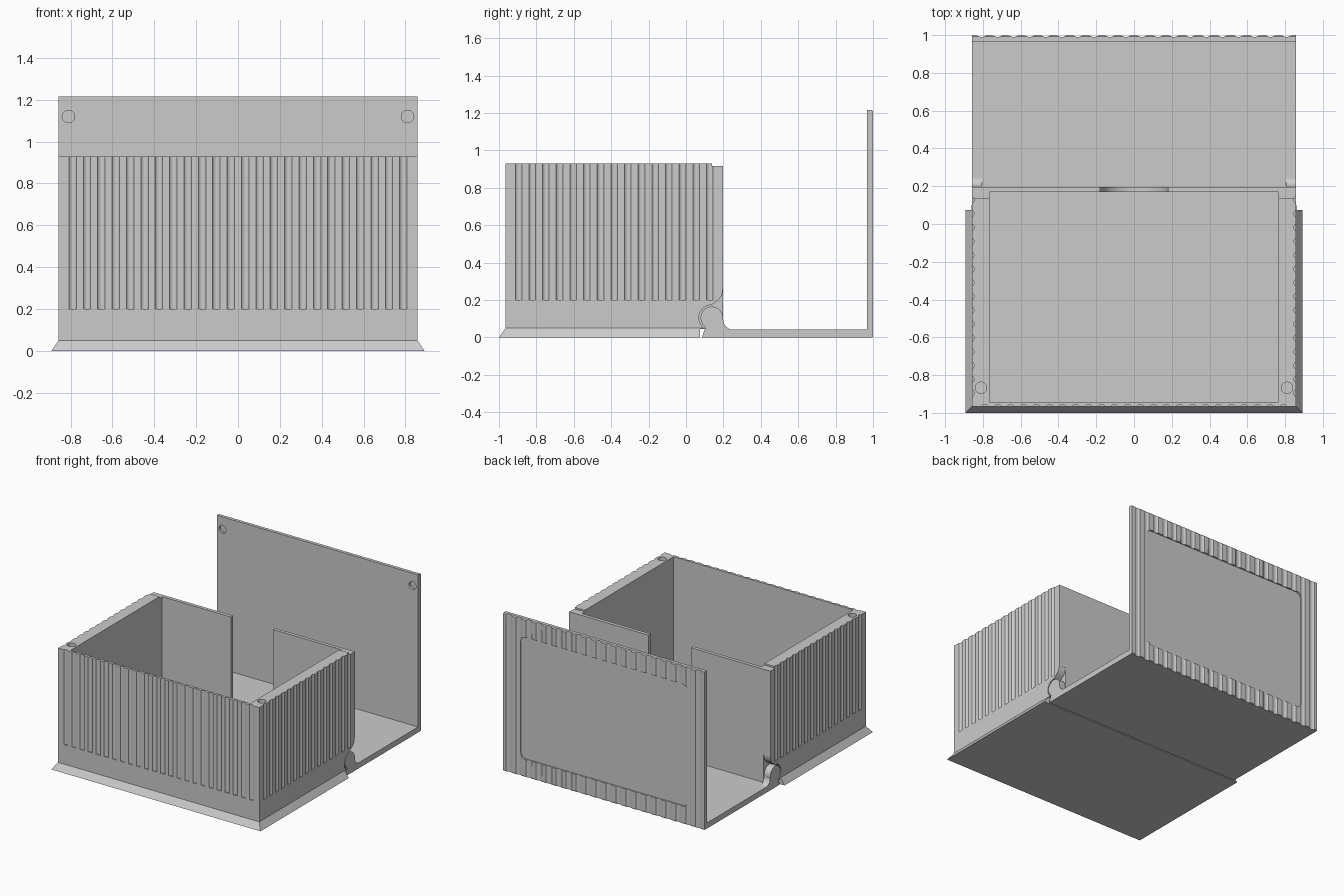
import bpy, bmesh, math
from mathutils import Vector

cube = bpy.data.objects.get("Cube")
if cube:
    bpy.data.objects.remove(cube, do_unlink=True)

grey = bpy.data.materials.new("plain_grey")
grey.use_nodes = True
COLOUR = (0.6, 0.6, 0.6, 1)
grey.diffuse_color = COLOUR
grey.node_tree.nodes["Principled BSDF"].inputs["Base Color"].default_value = COLOUR


def make(name, bm):
    bmesh.ops.recalc_face_normals(bm, faces=bm.faces)
    mesh = bpy.data.meshes.new(name)
    bm.to_mesh(mesh)
    bm.free()
    mesh.materials.append(grey)
    obj = bpy.data.objects.new(name, mesh)
    bpy.context.collection.objects.link(obj)
    return obj


def prism(bm, points, direction):
    """Extrude a closed outline along a vector."""
    face = bm.faces.new([bm.verts.new(p) for p in points])
    new = bmesh.ops.extrude_face_region(bm, geom=[face])["geom"]
    verts = [v for v in new if isinstance(v, bmesh.types.BMVert)]
    bmesh.ops.translate(bm, verts=verts, vec=Vector(direction))


def block(bm, x0, x1, y0, y1, z0, z1):
    prism(bm, [(x0, y0, z0), (x1, y0, z0), (x1, y1, z0), (x0, y1, z0)], (0, 0, z1 - z0))


def arc(cx, cy, r, a0, a1, n=12):
    angles = [math.radians(a0 + (a1 - a0) * i / n) for i in range(n + 1)]
    return [(cx + r * math.cos(a), cy + r * math.sin(a)) for a in angles]


def disc(cx, cy, r, n=24):
    return arc(cx, cy, r, 0, 360, n)[:-1]


def cut(obj, bm):
    """Subtract a temporary solid from a part."""
    tool = make("cutter", bm)
    tool.hide_render = True
    mod = obj.modifiers.new("cut", "BOOLEAN")
    mod.operation, mod.solver, mod.object = "DIFFERENCE", "EXACT", tool
    bpy.context.view_layer.objects.active = obj
    bpy.ops.object.modifier_apply(modifier=mod.name)
    bpy.data.objects.remove(tool, do_unlink=True)


def groove(bm, x, y, normal, width, depth, z0, z1):
    """Upright round groove in a wall whose outward normal is given."""
    r = (width ** 2 / 4 + depth ** 2) / (2 * depth)
    cx, cy = x + normal[0] * (r - depth), y + normal[1] * (r - depth)
    prism(bm, [(px, py, z0) for px, py in disc(cx, cy, r, 20)], (0, 0, z1 - z0))


W = 0.857            # half width
FRONT, BACK, TOP = -0.965, 0.197, 0.93

# Box body with flared skirt
bm = bmesh.new()
rings = []
for flare, z in ((0.035, 0), (0, 0.05), (0, TOP)):
    x, y = W + flare, FRONT - flare
    rings.append([bm.verts.new(p) for p in ((-x, y, z), (x, y, z), (x, BACK, z), (-x, BACK, z))])
bm.faces.new(rings[0])
bm.faces.new(rings[-1])
for low, high in zip(rings, rings[1:]):
    for i in range(4):
        j = (i + 1) % 4
        bm.faces.new((low[i], low[j], high[j], high[i]))
body = make("box_body", bm)

# Cavity
bm = bmesh.new()
block(bm, -0.765, 0.765, -0.943, 0.17, 0.07, 1.1)
cut(body, bm)

# Lower step at the back of the rim
bm = bmesh.new()
block(bm, -1, 1, 0.138, 0.4, 0.917, 1.1)
cut(body, bm)

# Round-bottomed slot in the back wall
bm = bmesh.new()
slot = [(-0.18, 1.1)] + arc(0, 0.27, 0.18, 180, 360, 24) + [(0.18, 1.1)]
prism(bm, [(x, 0.1, z) for x, z in slot], (0, 0.2, 0))
cut(body, bm)

# Clearance under the box for the lid
bm = bmesh.new()
block(bm, -1, 1, 0.075, 0.4, -0.1, 0.045)
cut(body, bm)

# Hinge sockets at both sides
socket = ([(0.3, -0.1), (0.075, -0.1), (0.075, 0.015), (0.1, 0.045)]
          + arc(0.138, 0.105, 0.069, 215, 90)
          + arc(0.12, 0.255, 0.076, -60, 0, 6) + [(0.3, 0.255)])
bm = bmesh.new()
for x in (-1, 0.8):
    prism(bm, [(x, y, z) for y, z in socket], (0.2, 0, 0))
cut(body, bm)

# Grooves on the front and the sides
bm = bmesh.new()
for i in range(24):
    groove(bm, -0.79 + i * 1.58 / 23, FRONT, (0, -1), 0.036, 0.01, 0.2, 1)
for side in (-1, 1):
    for i in range(15):
        groove(bm, side * W, -0.895 + i * 0.073, (side, 0), 0.036, 0.01, 0.2, 1)
cut(body, bm)

# Magnet holes in the rim
bm = bmesh.new()
for side in (-1, 1):
    prism(bm, [(x, y, 0.88) for x, y in disc(side * 0.81, -0.867, 0.03)], (0, 0, 0.2))
cut(body, bm)

# Open lid: floor slab and upright panel
profile = [(0.085, 0), (0.995, 0), (1, 0.005), (1, 1.208), (0.993, 1.215),
           (0.967, 1.215), (0.967, 0.043), (0.1, 0.043)]
bm = bmesh.new()
prism(bm, [(-W, y, z) for y, z in profile], (2 * W, 0, 0))
lid = make("lid", bm)

# Ribbed outer face of the lid
bm = bmesh.new()
for i in range(20):
    groove(bm, -0.8075 + i * 0.085, 1, (0, 1), 0.05, 0.01, -0.1, 1.3)
cut(lid, bm)

# Rounded recess in the outer face
outline = []
for k, (x, z) in enumerate(((0.67, 1.03), (-0.67, 1.03), (-0.67, 0.18), (0.67, 0.18))):
    outline += arc(x, z, 0.045, 90 * k, 90 * k + 90, 6)
bm = bmesh.new()
prism(bm, [(x, 0.987, z) for x, z in outline], (0, 0.1, 0))
cut(lid, bm)

# Magnet holes in the lid
bm = bmesh.new()
for side in (-1, 1):
    prism(bm, [(x, 0.9, z) for x, z in disc(side * 0.81, 1.12, 0.03)], (0, 0.085, 0))
cut(lid, bm)

# Hinge knobs with a fillet into the slab
knob = ([(0.25, 0.02), (0.092, 0.02), (0.106, 0.05)]
        + arc(0.138, 0.105, 0.06, 215, -10, 20)
        + arc(0.252, 0.095, 0.053, 180, 270, 8))
parts = [body, lid]
for name, x in (("right_hinge_knob", -W), ("left_hinge_knob", 0.805)):
    bm = bmesh.new()
    prism(bm, [(x, y, z) for y, z in knob], (W - 0.805, 0, 0))
    parts.append(make(name, bm))

# Soft shading on the curved grooves, sharp edges elsewhere
bpy.ops.object.select_all(action="DESELECT")
for obj in parts:
    obj.select_set(True)
bpy.context.view_layer.objects.active = body
bpy.ops.object.shade_smooth_by_angle(angle=math.radians(30))
